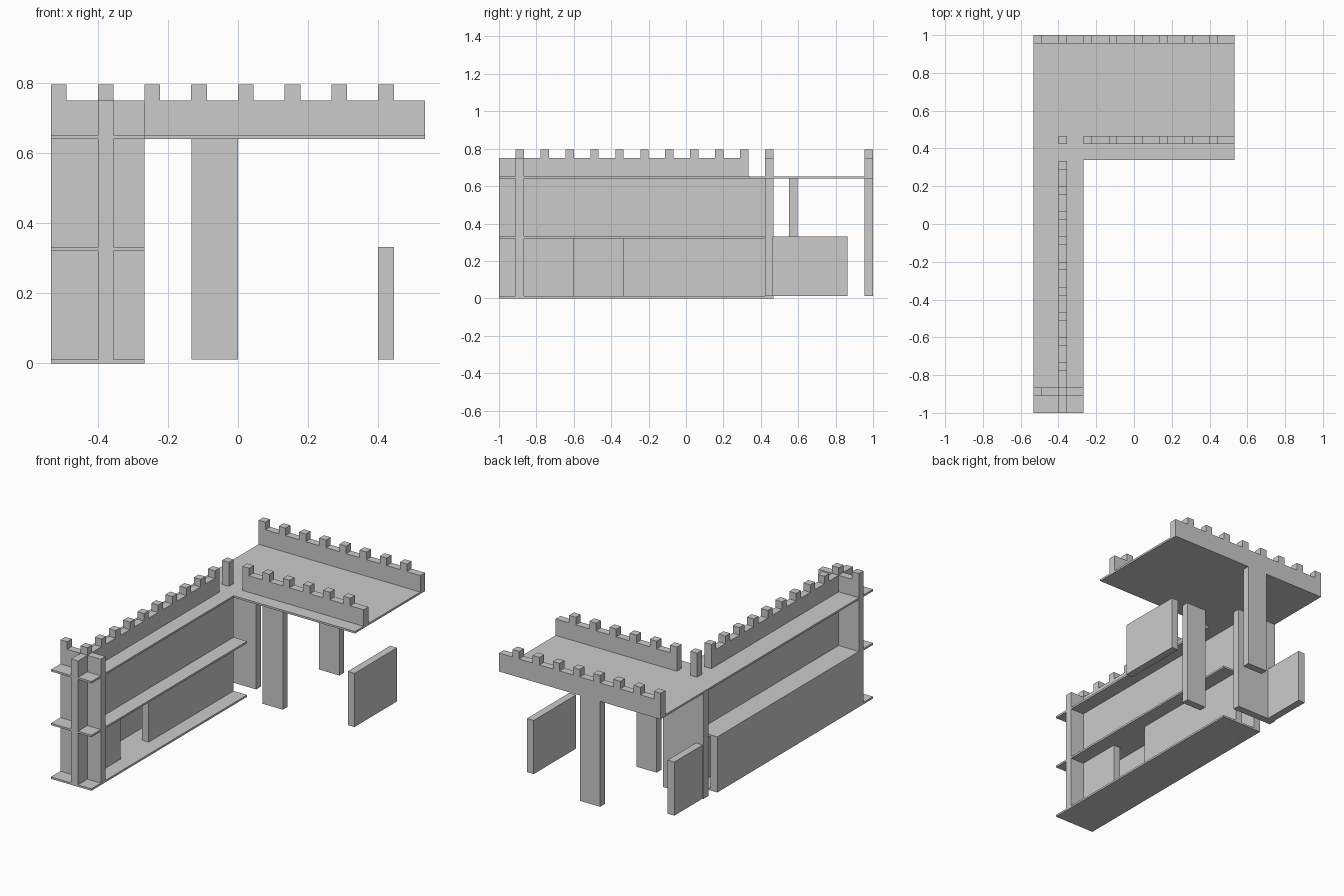
import bpy, bmesh

if "Cube" in bpy.data.objects:
    bpy.data.objects.remove(bpy.data.objects["Cube"])

T = 2 / 45          # wall thickness and merlon width
STEP = 2 / 15       # merlon spacing
Z0, Z1, Z2, Z3 = 0.0115, 0.32, 0.3315, 0.64   # storey bottoms and tops
ROOF, PARAPET, TOP = 0.6515, 0.75, 0.795
L, R, M = -0.5333, 0.5333, -0.2667


def prism(name, pts, axis, lo, hi):
    """Extrude a 2D profile from lo to hi along an axis (0=x, 1=y, 2=z)."""
    def place(p, d):
        c = list(p)
        c.insert(axis, d)
        return c
    bm = bmesh.new()
    face = bm.faces.new([bm.verts.new(place(p, lo)) for p in pts])
    res = bmesh.ops.extrude_face_region(bm, geom=[face])
    off = [0, 0, 0]
    off[axis] = hi - lo
    verts = [v for v in res["geom"] if isinstance(v, bmesh.types.BMVert)]
    bmesh.ops.translate(bm, verts=verts, vec=off)
    bmesh.ops.recalc_face_normals(bm, faces=bm.faces)
    me = bpy.data.meshes.new(name)
    bm.to_mesh(me)
    bm.free()
    ob = bpy.data.objects.new(name, me)
    bpy.context.collection.objects.link(ob)
    return ob


def box(name, x0, x1, y0, y1, z0, z1):
    return prism(name, [(x0, y0), (x1, y0), (x1, y1), (x0, y1)], 2, z0, z1)


def battlement(name, axis, lo, hi, a, b, first, count):
    """Parapet with merlons; the profile runs along the other horizontal axis."""
    pts = [(lo, ROOF)]
    if first > lo + 1e-4:
        pts.append((lo, PARAPET))
    for i in range(count):
        s = first + i * STEP
        e = s + T
        if s > lo + 1e-4:
            pts.append((s, PARAPET))
        pts += [(s, TOP), (e, TOP)]
        if e < hi - 1e-3:
            pts.append((e, PARAPET))
    if pts[-1][0] < hi - 1e-3:
        pts.append((hi, PARAPET))
    pts.append((hi, ROOF))
    prism(name, pts, axis, a, b)


# Floors and L-shaped roof deck
YE = 0.4667
box("ground_floor", L, M, -1, YE, 0, Z0)
box("middle_floor", L, M, -1, YE, Z1, Z2)
prism("roof_deck", [(L, -1), (M, -1), (M, 0.34), (R, 0.34), (R, 1), (L, 1)], 2, Z3, ROOF)

# Long spine wall, with a doorway in the lower storey
XA, XB = -0.4, -0.4 + T
box("spine_lower_front", XA, XB, -1, -0.6, Z0, Z1)
box("spine_lower_back", XA, XB, -0.3333, YE, Z0, Z1)
box("spine_upper", XA, XB, -1, YE, Z2, Z3)

# Cross wall near the front, and outer lower wall
YC = -0.9111
for x0, x1, side in ((L, XA, "left"), (XB, M, "right")):
    for z0, z1, lvl in ((Z0, Z1, "lower"), (Z2, Z3, "upper")):
        box(f"cross_wall_{side}_{lvl}", x0, x1, YC, YC + T, z0, z1)
box("outer_lower_wall", L, L + T, YC + T, YE, Z0, Z1)

# Battlements
battlement("spine_battlement", 0, -1, 0.3333, XA, XB, YC, 10)
battlement("cross_battlement_left", 1, L, XA, YC, YC + T, L, 1)
box("cross_parapet_right", XB, M, YC, YC + T, ROOF, PARAPET)
battlement("back_battlement", 1, L, R, 1 - T, 1, L, 8)
battlement("inner_battlement", 1, M, R, YE - T, YE, M, 6)
box("corner_post", XA, XB, YE - T, YE, ROOF, TOP)

# Pillars and free panels under the deck
box("inner_pillar", -0.1333, 0, YE - T, YE, Z0, Z3)
box("back_pillar", -0.1333, 0, 1 - T, 1, Z0, Z3)
box("corner_pillar", L, M, 0.552, 0.552 + T, Z0, Z3)
box("left_low_panel", L + 0.006, L + 0.006 + T, 0.552 + T, 0.863, Z0, Z2)
box("right_low_panel", 0.4, 0.4 + T, 0.463, 0.863, Z0, Z2)
